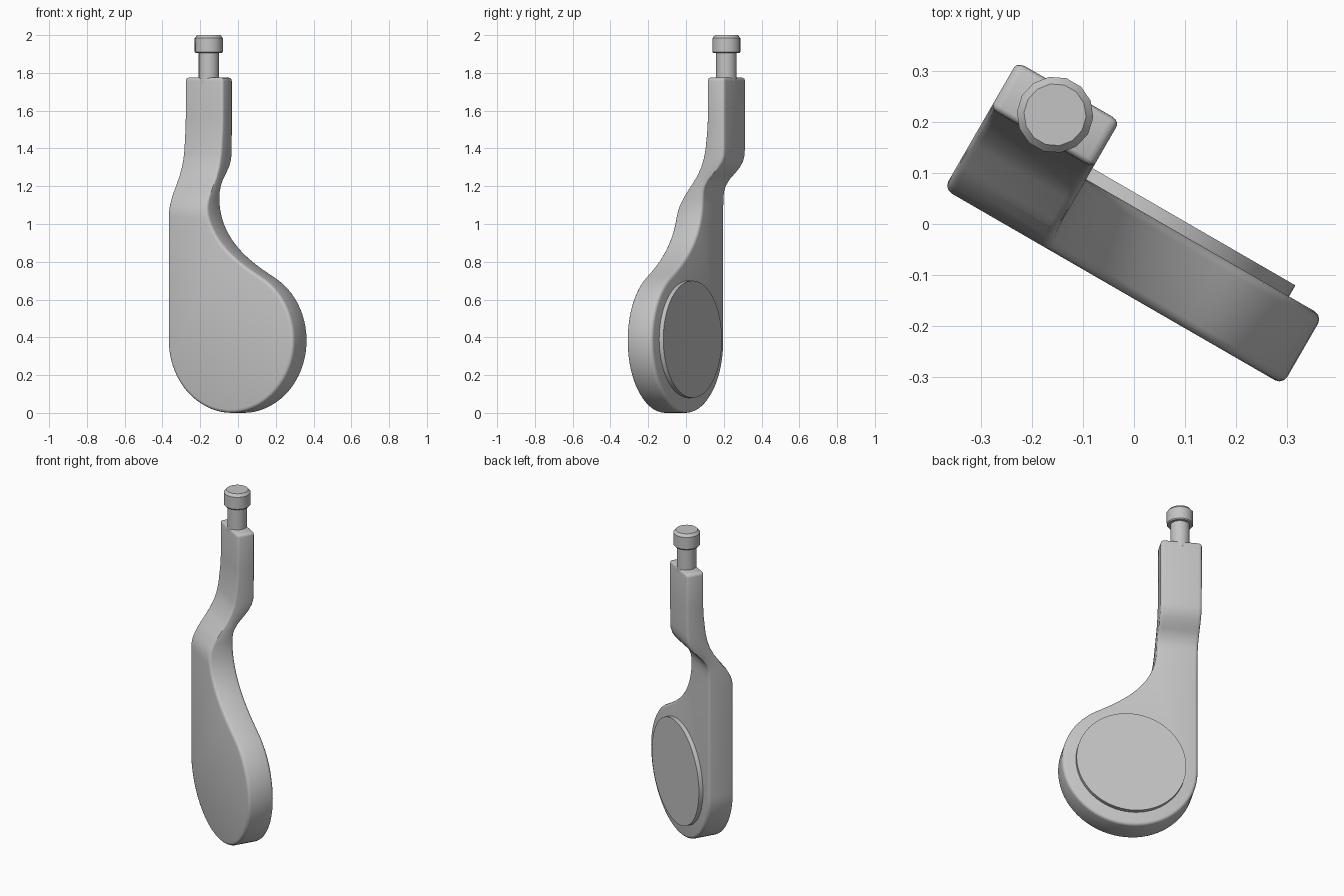
import bpy, bmesh, math
from mathutils import Vector
from mathutils.geometry import interpolate_bezier

old = bpy.data.objects.get("Cube")
if old:
    bpy.data.objects.remove(old, do_unlink=True)

TURN = -math.pi / 6          # the whole model is turned about z
LEFT, RIGHT, TOP = -0.357, -0.125, 1.775
FRONT, BACK = -0.127, 0.029
CX, R = 0.0265, 0.3835       # round end of the paddle

grey = bpy.data.materials.new("light_grey")
grey.use_nodes = True
grey.diffuse_color = (0.55, 0.55, 0.55, 1)
grey.node_tree.nodes["Principled BSDF"].inputs["Base Color"].default_value = (0.55, 0.55, 0.55, 1)


def finish(bm, name, angle=35):
    bmesh.ops.recalc_face_normals(bm, faces=bm.faces)
    mesh = bpy.data.meshes.new(name)
    bm.to_mesh(mesh)
    bm.free()
    mesh.materials.append(grey)
    ob = bpy.data.objects.new(name, mesh)
    bpy.context.collection.objects.link(ob)
    ob.rotation_euler.z = TURN
    bpy.ops.object.select_all(action='DESELECT')
    ob.select_set(True)
    bpy.context.view_layer.objects.active = ob
    bpy.ops.object.shade_smooth_by_angle(angle=math.radians(angle))
    return ob


def lathe(name, profile, sides, place):
    """Closed solid of revolution; profile is (radius, height), place maps to 3D."""
    bm = bmesh.new()
    rings = []
    for r, h in profile:
        angles = [2 * math.pi * i / sides for i in range(sides)]
        rings.append([bm.verts.new(place(r * math.cos(a), r * math.sin(a), h)) for a in angles])
    for a, b in zip(rings, rings[1:]):
        for i in range(sides):
            j = (i + 1) % sides
            bm.faces.new((a[i], a[j], b[j], b[i]))
    bm.faces.new(rings[0])
    bm.faces.new(rings[-1])
    return finish(bm, name)


def sample(curve, z):
    if z <= curve[0][0]:
        return curve[0][1]
    for (z0, v0), (z1, v1) in zip(curve, curve[1:]):
        if z <= z1:
            return v0 + (v1 - v0) * (z - z0) / (z1 - z0)
    return curve[-1][1]


# Paddle and neck: outline, extruded, rounded, then bent backwards
start = math.radians(61)
outline = []
for i in range(49):
    a = start - (start + math.pi) * i / 48
    outline.append((CX + R * math.cos(a), R + R * math.sin(a)))
outline += [(LEFT, TOP), (RIGHT, TOP)]
p0 = Vector((*outline[0], 0))
p1 = p0 + 0.195 * Vector((-math.sin(start), math.cos(start), 0))
sweep = interpolate_bezier(Vector((RIGHT, 1.15, 0)), Vector((RIGHT, 0.93, 0)), p1, p0, 20)
outline += [(p.x, p.y) for p in sweep[:-1]]

bm = bmesh.new()
face = bm.faces.new([bm.verts.new((x, FRONT, z)) for x, z in outline])
ext = bmesh.ops.extrude_face_region(bm, geom=[face])
moved = [g for g in ext["geom"] if isinstance(g, bmesh.types.BMVert)]
bmesh.ops.translate(bm, verts=moved, vec=(0, BACK - FRONT, 0))
bmesh.ops.recalc_face_normals(bm, faces=bm.faces)
sharp = [e for e in bm.edges if e.calc_face_angle(0) > 0.8]
bmesh.ops.bevel(bm, geom=sharp, offset=0.018, segments=3, profile=0.5, affect='EDGES')

front_curve = [(1.04, FRONT), (1.07, -0.123), (1.1, -0.114), (1.15, -0.086), (1.2, -0.048),
               (1.25, -0.012), (1.3, 0.014), (1.35, 0.031), (1.4, 0.041), (1.5, 0.052), (1.56, 0.055)]
back_curve = [(1.13, BACK), (1.17, 0.033), (1.2, 0.043), (1.235, 0.066), (1.27, 0.102),
              (1.3, 0.13), (1.33, 0.149), (1.36, 0.158), (1.4, 0.161)]
for z in sorted({z for z, v in front_curve + back_curve}):
    bmesh.ops.bisect_plane(bm, geom=bm.verts[:] + bm.edges[:] + bm.faces[:],
                           dist=1e-5, plane_co=(0, 0, z), plane_no=(0, 0, 1))
for v in bm.verts:
    t = (v.co.y - FRONT) / (BACK - FRONT)
    f, b = sample(front_curve, v.co.z), sample(back_curve, v.co.z)
    v.co.y = f + t * (b - f)
finish(bm, "paddle_arm")

# Raised round pad on the back of the paddle
lathe("back_pad", [(0.31, BACK - 0.02), (0.31, 0.054)], 64,
      lambda a, b, h: (0.024 + a, h, 0.39 + b))

# Pin with a wider head on top of the neck
lathe("top_pin", [(0.055, TOP - 0.03), (0.055, 1.905), (0.07, 1.905), (0.075, 1.911),
                  (0.075, 1.984), (0.061, 2.0)], 14,
      lambda a, b, h: (-0.241 + a, 0.108 + b, h))
